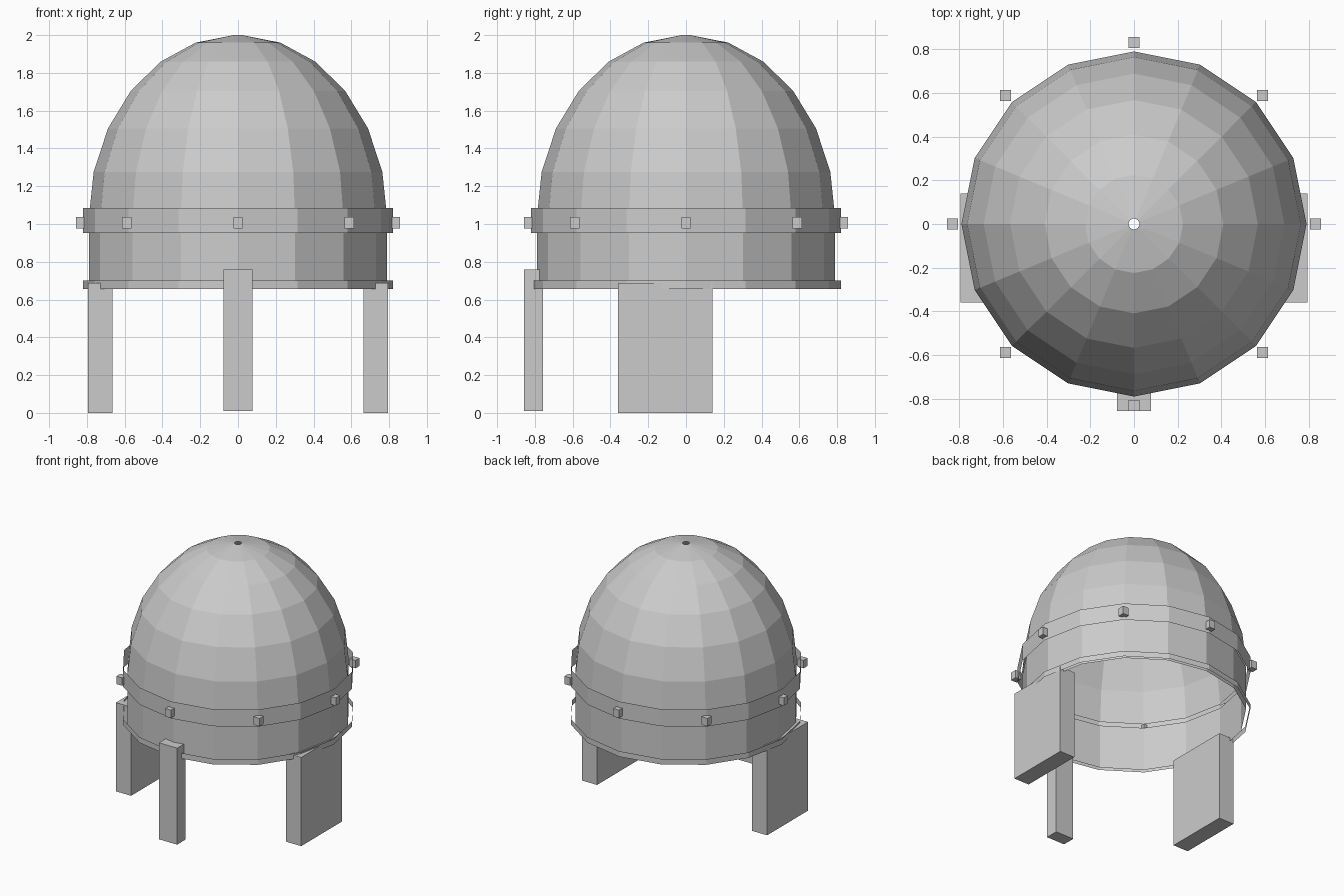
import bpy
import bmesh
from math import sin, cos, pi, radians

cube = bpy.data.objects.get("Cube")
if cube:
    bpy.data.objects.remove(cube, do_unlink=True)

SIDES = 16
RADIUS = 0.79

steel = bpy.data.materials.new("grey steel")
steel.use_nodes = True
grey = (0.6, 0.6, 0.6, 1)
steel.diffuse_color = grey
steel.node_tree.nodes["Principled BSDF"].inputs["Base Color"].default_value = grey


def finish(name, bm):
    mesh = bpy.data.meshes.new(name)
    bm.to_mesh(mesh)
    bm.free()
    mesh.materials.append(steel)
    obj = bpy.data.objects.new(name, mesh)
    bpy.context.collection.objects.link(obj)
    return obj


def lathe(name, profile):
    """Open thin shell turned from (radius, height) points."""
    bm = bmesh.new()
    rings = []
    for r, z in profile:
        angles = [2 * pi * i / SIDES for i in range(SIDES)]
        rings.append([bm.verts.new((r * cos(a), r * sin(a), z)) for a in angles])
    for low, high in zip(rings, rings[1:]):
        for i in range(SIDES):
            j = (i + 1) % SIDES
            bm.faces.new((low[i], low[j], high[j], high[i]))
    return finish(name, bm)


def box(name, low, high):
    bm = bmesh.new()
    bmesh.ops.create_cube(bm, size=1)
    for v in bm.verts:
        v.co = [(a + b) / 2 + c * (b - a) for a, b, c in zip(low, high, v.co)]
    return finish(name, bm)


# Domed crown, with a tiny opening at the top
base, rise, steps = 1.03, 0.97, 6
arc = [radians(88.2) * i / steps for i in range(steps + 1)]
lathe("crown", [(RADIUS * cos(a), base + rise * sin(a)) for a in arc])

# Straight lower wall, brow band and bottom rim
lathe("lower_wall", [(RADIUS, 0.66), (RADIUS, 1.0)])
lathe("brow_band", [(0.82, 0.953), (0.82, 1.085)])
lathe("bottom_rim", [(0.82, 0.657), (0.82, 0.7)])

# Rivets around the band, all square to the axes
for i in range(8):
    a = i * pi / 4
    x, y = 0.832 * cos(a), 0.832 * sin(a)
    box(f"rivet_{i + 1}", (x - 0.025, y - 0.025, 0.977), (x + 0.025, y + 0.025, 1.038))

# Nose guard and cheek guards
box("nose_guard", (-0.078, -0.857, 0.01), (0.078, -0.757, 0.758))
box("left_cheek_guard", (0.665, -0.36, 0), (0.794, 0.14, 0.688))
box("right_cheek_guard", (-0.794, -0.36, 0), (-0.665, 0.14, 0.688))
